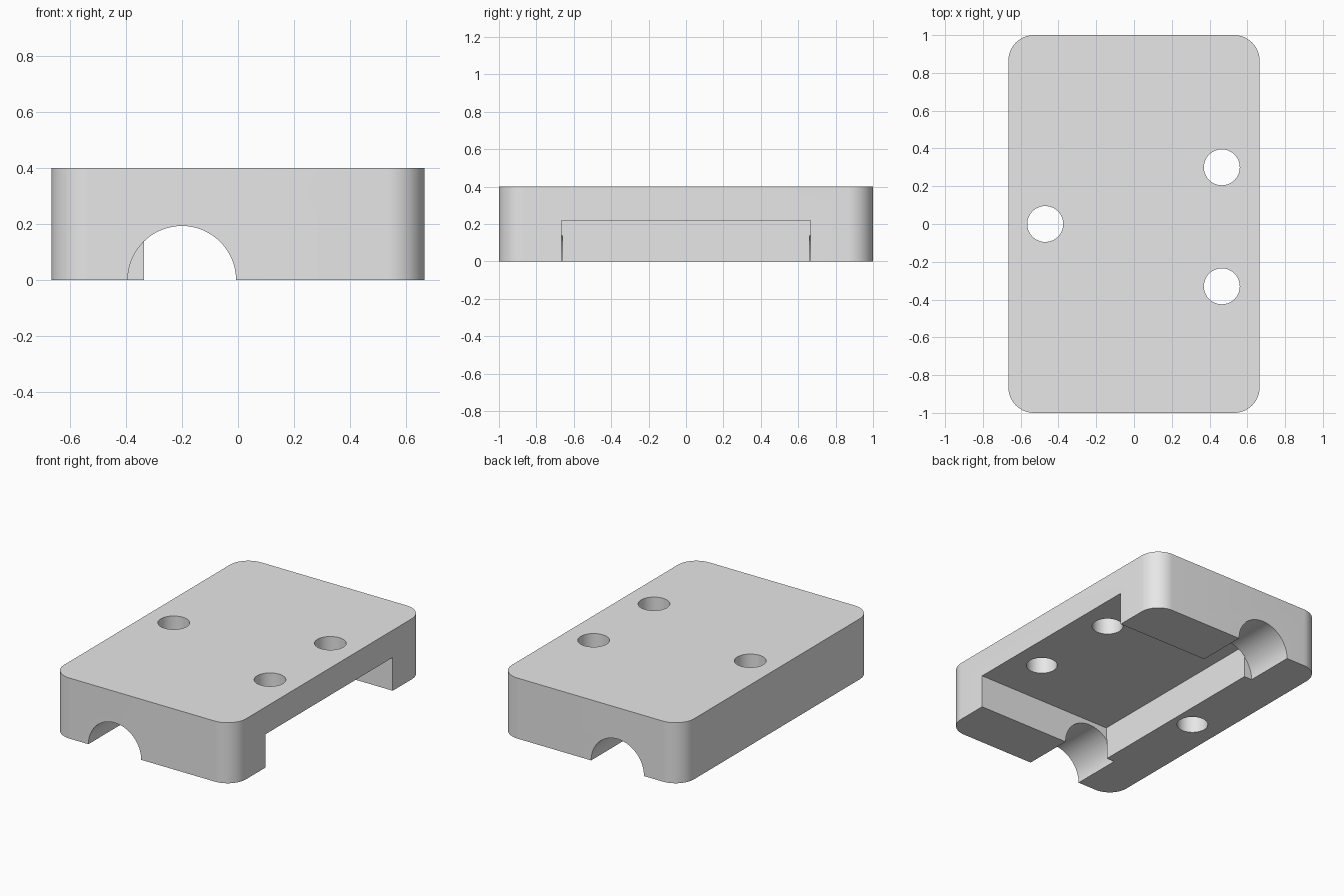
import bpy, bmesh, math
from mathutils import Matrix

cube = bpy.data.objects.get("Cube")
if cube:
    bpy.data.objects.remove(cube)

WIDTH, LENGTH, HEIGHT = 1.33, 2.0, 0.4
CORNER = 0.135

grey = bpy.data.materials.new("plain grey")
grey.use_nodes = True
grey.diffuse_color = (0.8, 0.8, 0.8, 1)
grey.node_tree.nodes["Principled BSDF"].inputs["Base Color"].default_value = (0.8, 0.8, 0.8, 1)


def finish(name, bm):
    mesh = bpy.data.meshes.new(name)
    bm.to_mesh(mesh)
    bm.free()
    mesh.materials.append(grey)
    obj = bpy.data.objects.new(name, mesh)
    bpy.context.collection.objects.link(obj)
    return obj


def box(name, low, high, corner=0):
    """Box between two corners, with optionally rounded upright edges."""
    bm = bmesh.new()
    bmesh.ops.create_cube(bm, size=1)
    for v in bm.verts:
        v.co = [h if c > 0 else l for c, l, h in zip(v.co, low, high)]
    if corner:
        upright = [e for e in bm.edges
                   if abs(e.verts[0].co.z - e.verts[1].co.z) > 0.01]
        bmesh.ops.bevel(bm, geom=upright, offset=corner, segments=16,
                        profile=0.5, affect='EDGES')
    return finish(name, bm)


def rod(name, centre, radius, depth, along_y=False):
    bm = bmesh.new()
    turn = Matrix.Rotation(math.pi / 2, 4, 'X') if along_y else Matrix()
    bmesh.ops.create_cone(bm, cap_ends=True, segments=64, radius1=radius,
                          radius2=radius, depth=depth,
                          matrix=Matrix.Translation(centre) @ turn)
    return finish(name, bm)


# Rounded block
body = box("cover_block", (-WIDTH / 2, -LENGTH / 2, 0),
           (WIDTH / 2, LENGTH / 2, HEIGHT), CORNER)

# Underside pocket, open on the left side
cutters = [box("pocket_cutter", (-0.335, -0.665, -0.1), (0.8, 0.665, 0.22))]

# Half-round channel through both end walls
for end in (-1, 1):
    cutters.append(rod("channel_cutter", (-0.2, end * 0.88, 0), 0.193, 0.44, True))

# Three screw holes
for x, y in ((-0.47, 0), (0.465, 0.3), (0.465, -0.33)):
    cutters.append(rod("hole_cutter", (x, y, 0.2), 0.095, 1))

bpy.ops.object.select_all(action='DESELECT')
body.select_set(True)
bpy.context.view_layer.objects.active = body
for cutter in cutters:
    cutter.hide_render = True
    mod = body.modifiers.new("cut", 'BOOLEAN')
    mod.operation = 'DIFFERENCE'
    mod.solver = 'EXACT'
    mod.object = cutter
    bpy.ops.object.modifier_apply(modifier=mod.name)
    bpy.data.objects.remove(cutter)

bpy.ops.object.shade_smooth_by_angle(angle=math.radians(30))
